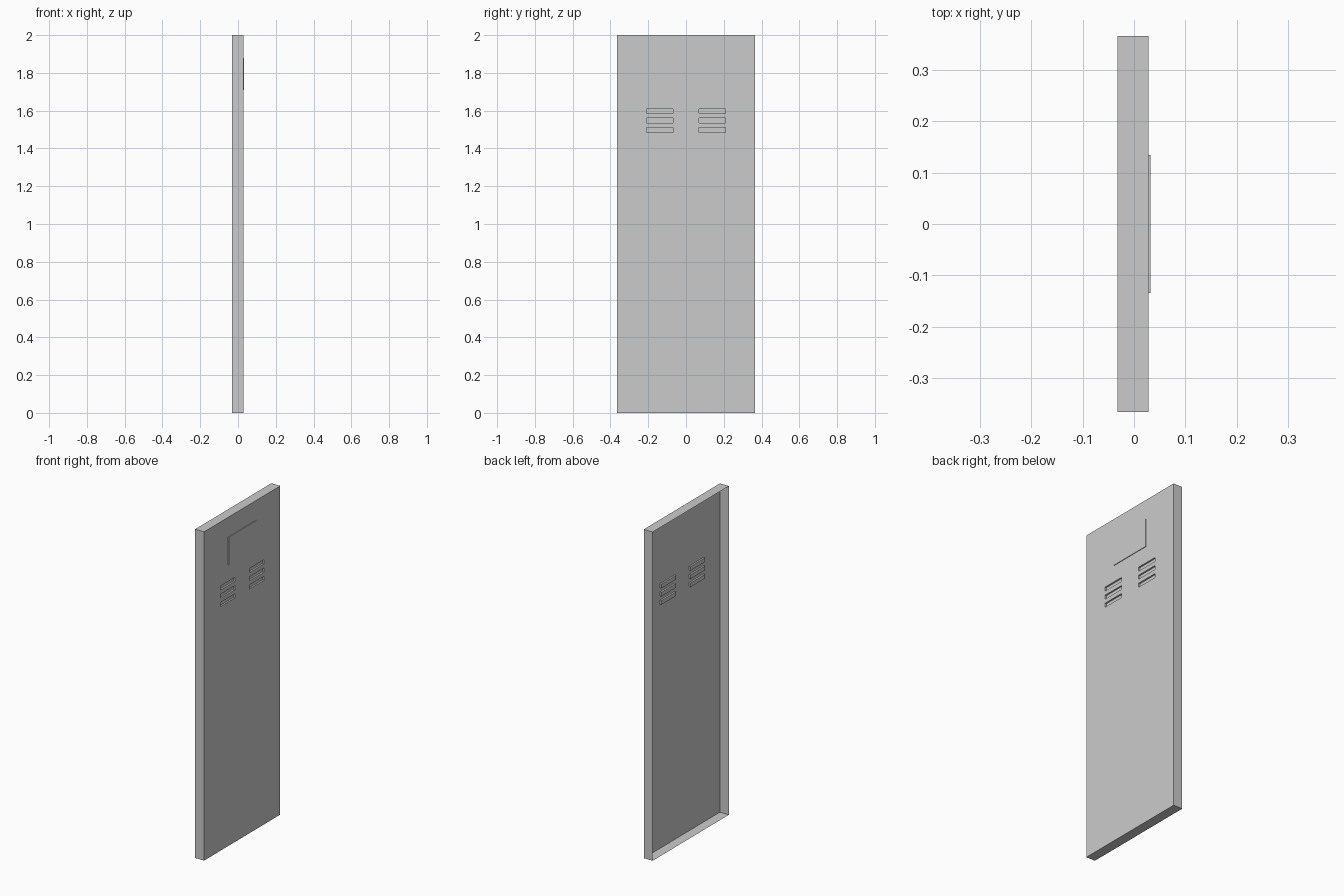
import bpy
import bmesh

if "Cube" in bpy.data.objects:
    bpy.data.objects.remove(bpy.data.objects["Cube"])

X_BACK, X_FACE, X_PLATE = -0.032, 0.028, 0.032
SLOT_DEPTH = 0.01


def finish(bm, name):
    mesh = bpy.data.meshes.new(name)
    bm.to_mesh(mesh)
    bm.free()
    obj = bpy.data.objects.new(name, mesh)
    bpy.context.collection.objects.link(obj)
    return obj


# Pressed sheet door: a gridded front face with cut lines at the slot edges
ys = [-0.366, -0.21, -0.07, 0.07, 0.21, 0.366]
zs = [0.0, 1.485, 1.51, 1.535, 1.56, 1.585, 1.61, 2.0]
bm = bmesh.new()
grid = [[bm.verts.new((X_FACE, y, z)) for z in zs] for y in ys]
slots = []
for i in range(len(ys) - 1):
    for j in range(len(zs) - 1):
        f = bm.faces.new((grid[i][j], grid[i + 1][j], grid[i + 1][j + 1], grid[i][j + 1]))
        if i in (1, 3) and j in (1, 3, 5):
            slots.append(f)

# Folded edges: the outline swept back, leaving the rear open
rim = [e for e in bm.edges if e.is_boundary]
ext = bmesh.ops.extrude_edge_only(bm, edges=rim)
for v in ext["geom"]:
    if isinstance(v, bmesh.types.BMVert):
        v.co.x = X_BACK

# Vent slots pressed inwards
pressed = bmesh.ops.extrude_discrete_faces(bm, faces=slots)["faces"]
for f in pressed:
    for v in f.verts:
        v.co.x = X_FACE - SLOT_DEPTH

# Merge the spare cuts back into large flat faces
bmesh.ops.remove_doubles(bm, verts=bm.verts, dist=1e-5)
bmesh.ops.recalc_face_normals(bm, faces=bm.faces)
front = max(bm.faces, key=lambda f: f.calc_area())
if front.normal.x < 0:
    bmesh.ops.reverse_faces(bm, faces=bm.faces)
finish(bm, "locker_door_sheet")

# Thin raised label plate above the vents
bm = bmesh.new()
bmesh.ops.create_cube(bm, size=1)
bmesh.ops.scale(bm, vec=(X_PLATE - X_FACE, 0.268, 0.17), verts=bm.verts)
bmesh.ops.translate(bm, vec=((X_PLATE + X_FACE) / 2, 0, 1.795), verts=bm.verts)
finish(bm, "label_plate")
